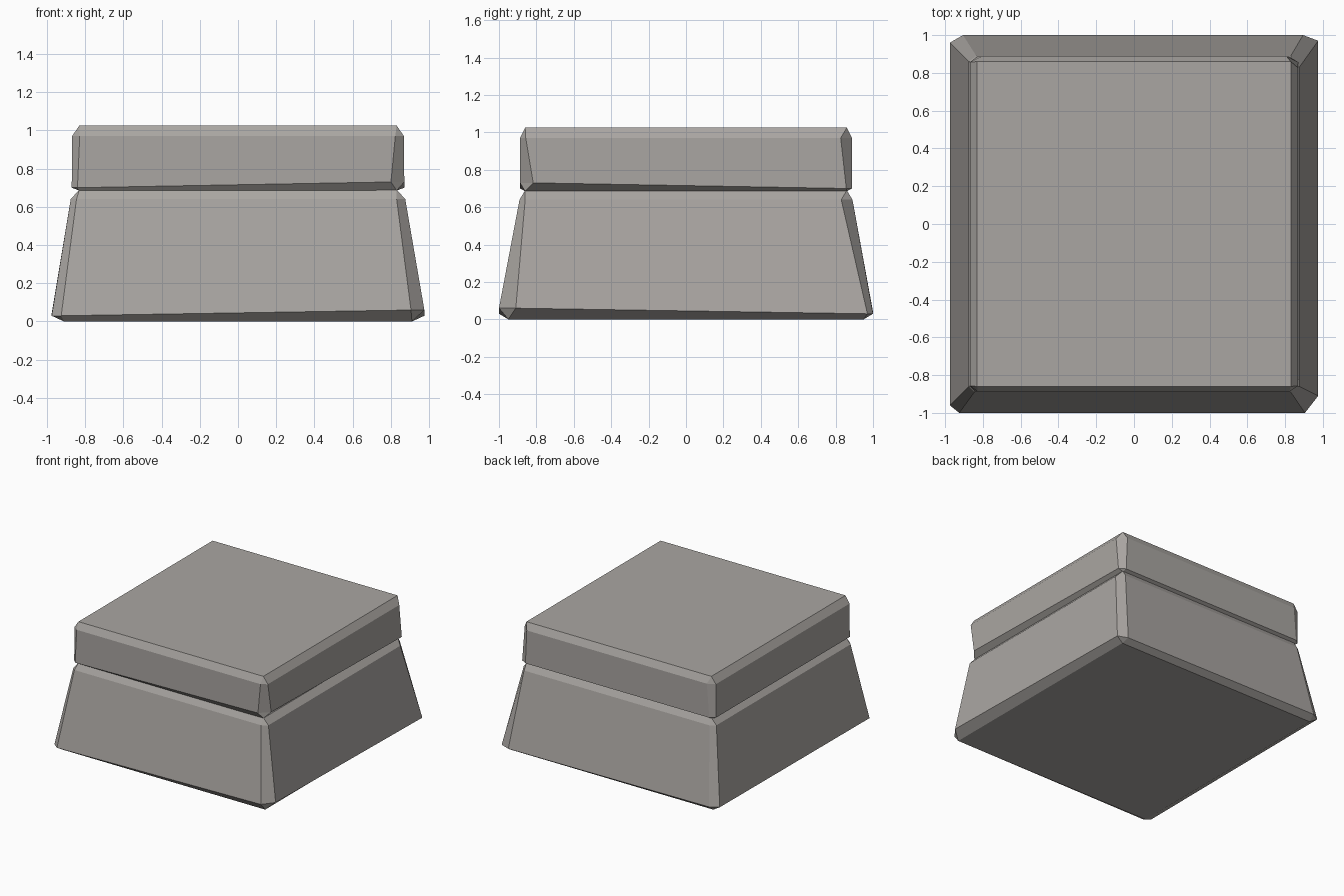
import bpy
import bmesh

cube = bpy.data.objects.get("Cube")
if cube:
    bpy.data.objects.remove(cube)

# One stone grey for the whole box
stone = bpy.data.materials.new("warm grey stone")
stone.use_nodes = True
GREY = (0.40, 0.38, 0.36, 1)
stone.diffuse_color = GREY
stone.node_tree.nodes["Principled BSDF"].inputs["Base Color"].default_value = GREY

# Corner directions, counter-clockwise from the front right
CORNERS = [(-1, -1), (1, -1), (1, 1), (-1, 1)]


def chamfered_ring(bm, half, heights, cuts):
    """Eight points: each corner is cut by its own amount in x and y."""
    ring = []
    for i, (sx, sy) in enumerate(CORNERS):
        cx, cy = cuts[i]
        on_side = (sx * half[0], sy * (half[1] - cy), heights[i])
        on_end = (sx * (half[0] - cx), sy * half[1], heights[i])
        pair = [on_side, on_end] if sx * sy > 0 else [on_end, on_side]
        ring += [bm.verts.new(p) for p in pair]
    return ring


def hewn_block(name, bottom, lower, upper, top):
    """Block with uneven chamfers; caps are (half_x, half_y, z)."""
    bm = bmesh.new()
    low, high = chamfered_ring(bm, *lower), chamfered_ring(bm, *upper)
    for i in range(8):
        j = (i + 1) % 8
        bm.faces.new((low[i], low[j], high[j], high[i]))
    for (hx, hy, z), ring in ((bottom, low), (top, high)):
        cap = [bm.verts.new((sx * hx, sy * hy, z)) for sx, sy in CORNERS]
        bm.faces.new(cap)
        for i in range(4):
            j = (i + 1) % 4
            bm.faces.new((ring[2 * i], ring[2 * i + 1], cap[i]))
            bm.faces.new((ring[2 * i + 1], ring[2 * j], cap[j], cap[i]))
    bmesh.ops.recalc_face_normals(bm, faces=bm.faces)
    mesh = bpy.data.meshes.new(name)
    bm.to_mesh(mesh)
    bm.free()
    mesh.materials.append(stone)
    obj = bpy.data.objects.new(name, mesh)
    bpy.context.collection.objects.link(obj)
    return obj


# Tapered lower box
hewn_block(
    "box_body",
    (0.91, 0.95, 0),
    ((0.975, 1.0), (0.03, 0.06, 0.03, 0.04),
     [(0.05, 0.04), (0.07, 0.09), (0.08, 0.03), (0.07, 0.04)]),
    ((0.875, 0.89), (0.64, 0.64, 0.64, 0.64),
     [(0.03, 0.03), (0.045, 0.03), (0.045, 0.06), (0.04, 0.03)]),
    (0.83, 0.86, 0.69))

# Upright lid resting on the body
hewn_block(
    "box_lid",
    (0.83, 0.86, 0.685),
    ((0.87, 0.887), (0.70, 0.73, 0.70, 0.70),
     [(0.03, 0.03), (0.07, 0.07), (0.05, 0.03), (0.04, 0.03)]),
    ((0.868, 0.887), (0.97, 0.97, 0.97, 0.97),
     [(0.04, 0.03), (0.045, 0.03), (0.06, 0.06), (0.06, 0.03)]),
    (0.83, 0.86, 1.025))
